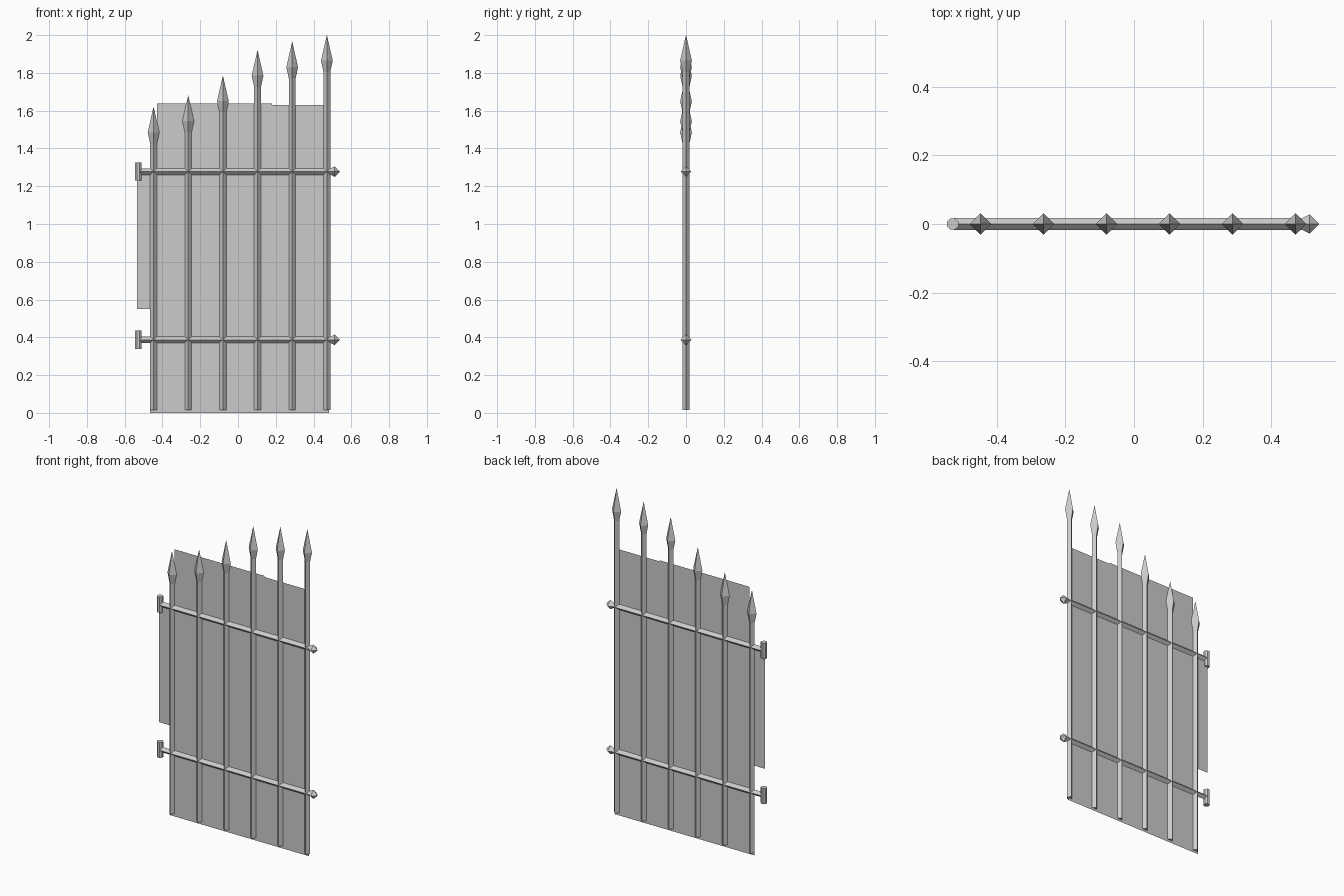
import bpy, math
from mathutils import Matrix, Vector

if "Cube" in bpy.data.objects:
    bpy.data.objects.remove(bpy.data.objects["Cube"], do_unlink=True)


def material(name, value):
    mat = bpy.data.materials.new(name)
    mat.use_nodes = True
    mat.diffuse_color = (value, value, value, 1)
    mat.node_tree.nodes["Principled BSDF"].inputs["Base Color"].default_value = (value, value, value, 1)
    return mat


iron = material("grey iron", 0.6)


def add_mesh(name, verts, faces):
    mesh = bpy.data.meshes.new(name)
    mesh.from_pydata(verts, [], faces)
    mesh.materials.append(iron)
    obj = bpy.data.objects.new(name, mesh)
    bpy.context.collection.objects.link(obj)
    return obj


def lathe(name, profile, sides=4, place=Matrix()):
    """Stack flat-sided rings of (radius, height), closed at both ends."""
    verts = [place @ Vector((r * math.cos(i * math.tau / sides),
                             r * math.sin(i * math.tau / sides), h))
             for r, h in profile for i in range(sides)]
    faces = [(k * sides + i, k * sides + (i + 1) % sides,
              (k + 1) * sides + (i + 1) % sides, (k + 1) * sides + i)
             for k in range(len(profile) - 1) for i in range(sides)]
    faces.append(tuple(reversed(range(sides))))
    faces.append(tuple(range(len(verts) - sides, len(verts))))
    return add_mesh(name, verts, faces)


# Upright pickets with spearhead tips, rising from the hinge side
for i, tip in enumerate((1.62, 1.68, 1.785, 1.92, 1.965, 2.0)):
    place = Matrix.Translation((-0.447 + i * 0.1835, 0, 0))
    lathe(f"picket_{i + 1}", [(0.018, 0.015), (0.018, tip - 0.18)], place=place)
    lathe(f"spearhead_{i + 1}", [(0.018, tip - 0.195), (0.031, tip - 0.135),
                                 (0.0005, tip)], place=place)

# Cross rails with a pointed latch end and a hinge barrel
for label, z in (("lower", 0.387), ("upper", 1.277)):
    along_x = Matrix.Translation((0, 0, z)) @ Matrix.Rotation(math.pi / 2, 4, "Y")
    lathe(f"{label}_rail", [(0.017, -0.525), (0.017, 0.49)], place=along_x)
    lathe(f"{label}_latch_point", [(0.013, 0.483), (0.028, 0.512), (0.0005, 0.54)],
          place=along_x)
    lathe(f"{label}_hinge", [(0.018, -0.048), (0.018, 0.048)], 8,
          Matrix.Translation((-0.528, 0, z)) @ Matrix.Rotation(math.pi / 8, 4, "Z"))


# Thin sheets filling the gate and the hinge gap
def sheet(name, outline):
    add_mesh(name, [(x, 0, z) for x, z in outline], [tuple(range(len(outline)))])


sheet("gate_panel", [(-0.465, 0), (0.482, 0), (0.482, 1.27), (0.47, 1.63), (0.18, 1.63),
                     (0.18, 1.637), (-0.43, 1.637), (-0.43, 1.27), (-0.465, 1.27)])
sheet("hinge_panel", [(-0.535, 0.55), (-0.465, 0.55), (-0.465, 1.27), (-0.535, 1.27)])
